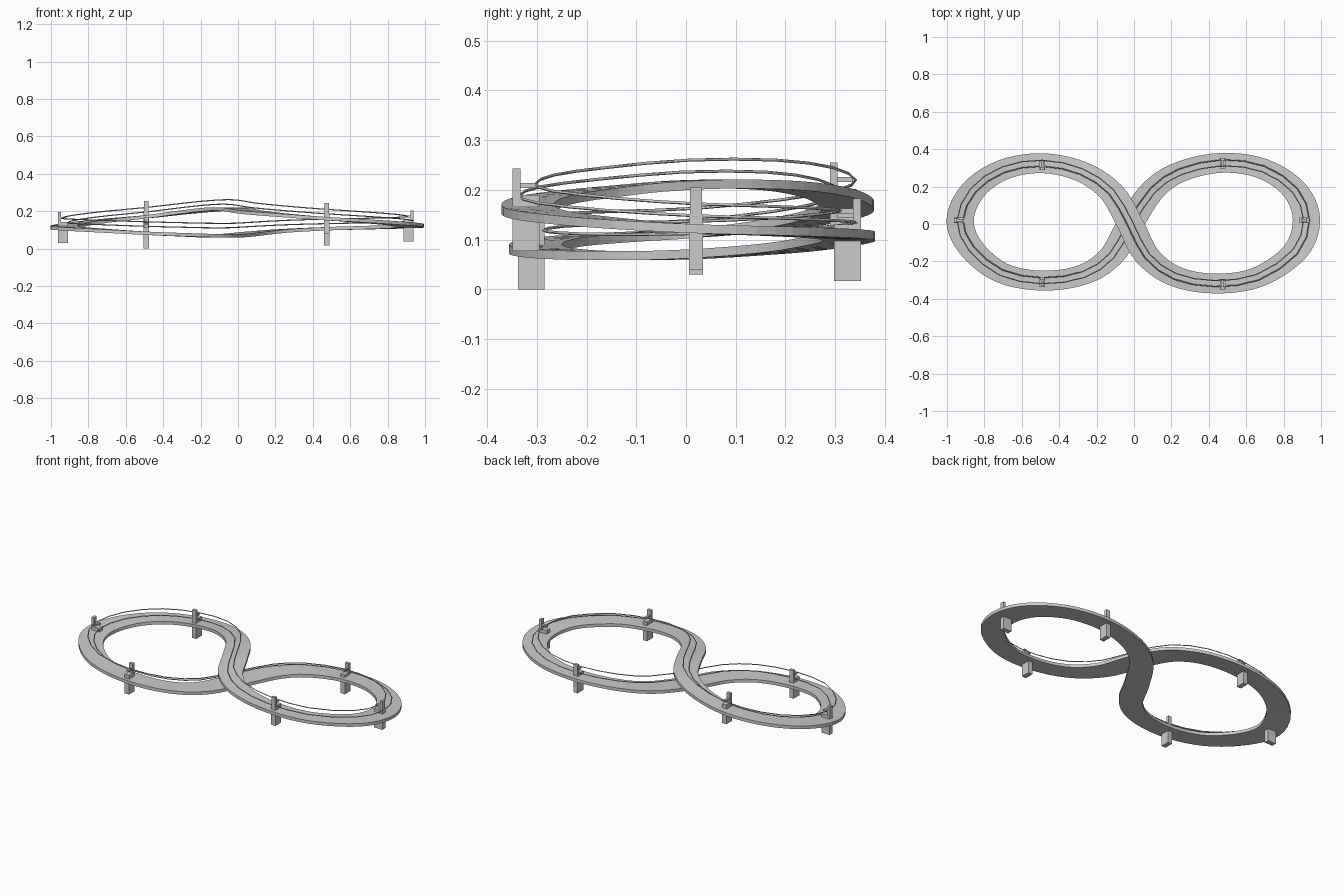
import bpy, bmesh
from mathutils import Vector

if "Cube" in bpy.data.objects:
    bpy.data.objects.remove(bpy.data.objects["Cube"])

# Centre line of the figure-eight deck
PTS = [Vector(p) for p in [
    (-.93, .02, .113), (-.86, .18, .13), (-.70, .29, .15), (-.49, .325, .17),
    (-.28, .28, .195), (-.12, .17, .21), (-.02, 0, .21), (.07, -.17, .195),
    (.22, -.28, .18), (.43, -.318, .163), (.66, -.285, .148), (.86, -.15, .133),
    (.922, .02, .122), (.86, .18, .117), (.69, .295, .112), (.47, .327, .106),
    (.25, .28, .095), (.10, .18, .082), (-.02, 0, .07), (-.12, -.17, .068),
    (-.27, -.27, .073), (-.49, -.303, .082), (-.71, -.26, .095), (-.87, -.13, .105)]]
N = len(PTS)


def sample(i, t):
    """Catmull-Rom point and left-hand side direction."""
    a, b, c, d = (PTS[(i + k) % N] for k in (-1, 0, 1, 2))
    p = .5 * (2*b + (c-a)*t + (2*a-5*b+4*c-d)*t*t + (3*b-a-3*c+d)*t**3)
    v = .5 * ((c-a) + 2*(2*a-5*b+4*c-d)*t + 3*(3*b-a-3*c+d)*t*t)
    return p, Vector((-v.y, v.x, 0)).normalized()


def make_object(name, bm):
    bmesh.ops.recalc_face_normals(bm, faces=bm.faces)
    me = bpy.data.meshes.new(name)
    bm.to_mesh(me)
    bm.free()
    ob = bpy.data.objects.new(name, me)
    bpy.context.collection.objects.link(ob)
    return ob


# Deck: flat rectangular section swept round the loop
def deck():
    bm = bmesh.new()
    rings = []
    for i in range(N):
        for k in range(5):
            p, s = sample(i, k / 5)
            w = Vector((s.x * .073, s.y * .053, 0))
            h = Vector((0, 0, .009))
            rings.append([bm.verts.new(q) for q in (p+w+h, p-w+h, p-w-h, p+w-h)])
    for a, b in zip(rings, rings[1:] + rings[:1]):
        for j in range(4):
            bm.faces.new((a[j], a[(j+1) % 4], b[(j+1) % 4], b[j]))
    make_object("track_deck", bm)


# Rails: thin faceted wires above the deck
def rail(name, side, lift):
    cu = bpy.data.curves.new(name, 'CURVE')
    cu.dimensions = '3D'
    cu.bevel_depth = .003
    cu.bevel_resolution = 0
    sp = cu.splines.new('POLY')
    sp.points.add(2 * N - 1)
    sp.use_cyclic_u = True
    for i in range(2 * N):
        p, s = sample(i // 2, (i % 2) / 2)
        low = max(0, .11 - p.z) * .4
        q = p + s * side + Vector((0, 0, lift + low))
        sp.points[i].co = (*q, 1)
    ob = bpy.data.objects.new(name, cu)
    bpy.context.collection.objects.link(ob)


def add_box(bm, centre, size):
    r = bmesh.ops.create_cube(bm, size=1)
    for v in r['verts']:
        v.co = Vector([c + a * b for c, a, b in zip(centre, v.co, size)])


# Supports: block through the deck, slim upright on one side
def support(name, x, y, z, along_x, sign):
    bm = bmesh.new()

    def part(off, rad, tan, lo, hi):
        c = (x + off * along_x, y + off * (not along_x), (lo + hi) / 2)
        size = (rad, tan, hi - lo) if along_x else (tan, rad, hi - lo)
        add_box(bm, c, size)
    part(0, .054, .028, z - .083, z + .03)
    part(sign * .019, .016, .024, z + .03, z + .083)
    part(0, .04, .014, z + .044, z + .054)
    make_object(name, bm)


deck()
rail("upper_rail", .016, .05)
rail("lower_rail", -.016, .026)
support("left_end_support", -.935, .02, .113, True, -1)
support("right_end_support", .912, .02, .122, True, 1)
support("left_back_support", -.49, .316, .172, False, -1)
support("left_front_support", -.49, -.311, .083, False, 1)
support("right_back_support", .475, .325, .1, False, 1)
support("right_front_support", .475, -.322, .16, False, -1)
